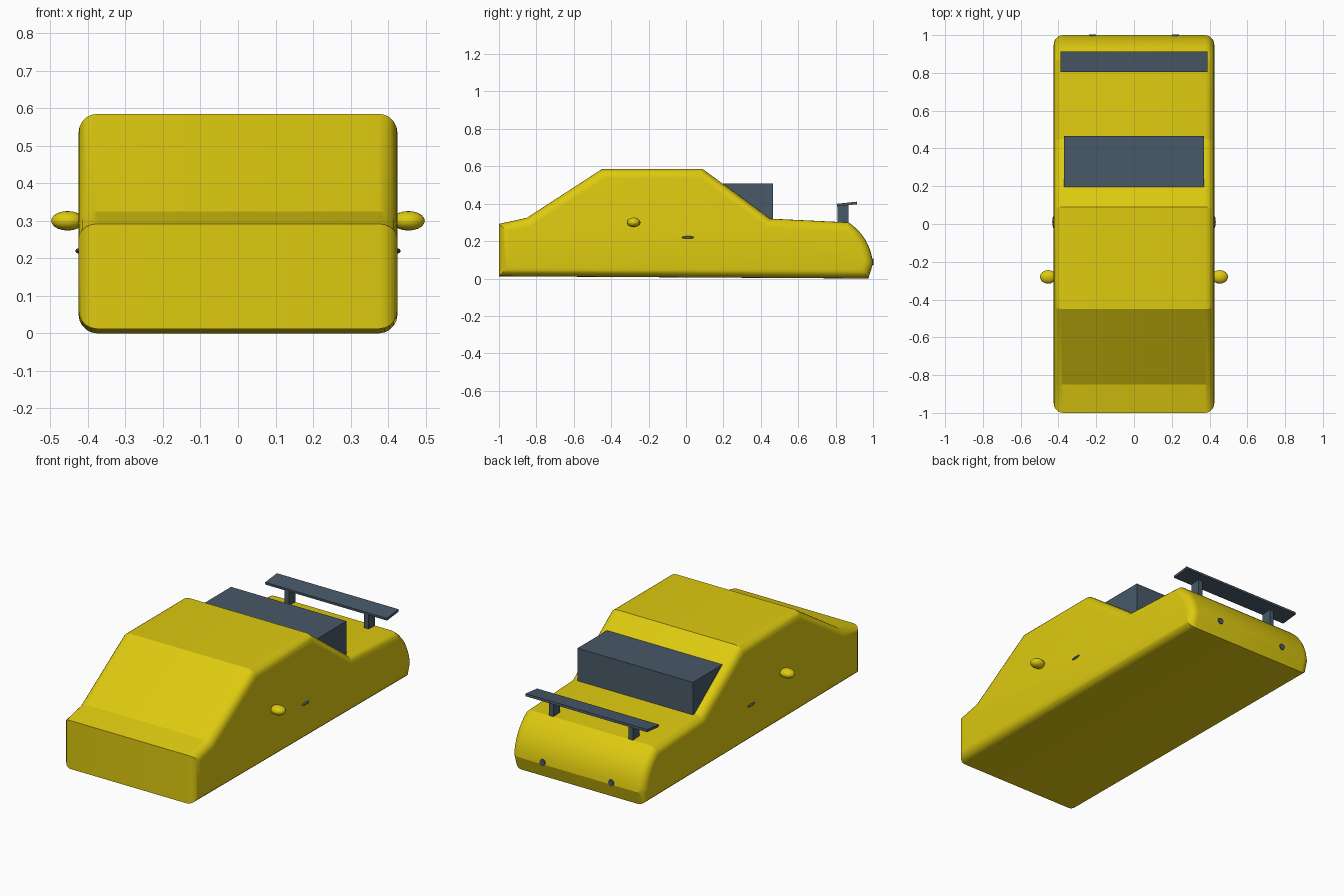
import bpy, bmesh, math
from mathutils import Vector, Matrix

if "Cube" in bpy.data.objects:
    bpy.data.objects.remove(bpy.data.objects["Cube"], do_unlink=True)


def material(name, rgb):
    m = bpy.data.materials.new(name)
    m.use_nodes = True
    m.diffuse_color = (*rgb, 1)
    m.node_tree.nodes["Principled BSDF"].inputs["Base Color"].default_value = (*rgb, 1)
    return m


yellow = material("lemon yellow", (0.73, 0.59, 0.005))
slate = material("slate grey", (0.065, 0.1, 0.14))


def finish(bm, name, mat, smooth=None):
    bmesh.ops.recalc_face_normals(bm, faces=bm.faces[:])
    mesh = bpy.data.meshes.new(name)
    bm.to_mesh(mesh)
    bm.free()
    mesh.materials.append(mat)
    ob = bpy.data.objects.new(name, mesh)
    bpy.context.collection.objects.link(ob)
    if smooth:
        bpy.ops.object.select_all(action='DESELECT')
        ob.select_set(True)
        bpy.context.view_layer.objects.active = ob
        bpy.ops.object.shade_smooth_by_angle(angle=math.radians(smooth))
    return ob


def extrude_profile(points, half_width):
    """Side profile in y, z swept symmetrically across x."""
    bm = bmesh.new()
    face = bm.faces.new([bm.verts.new((-half_width, y, z)) for y, z in points])
    new = bmesh.ops.extrude_face_region(bm, geom=[face])["geom"]
    bmesh.ops.translate(bm, vec=(2 * half_width, 0, 0),
                        verts=[v for v in new if isinstance(v, bmesh.types.BMVert)])
    bmesh.ops.recalc_face_normals(bm, faces=bm.faces[:])
    return bm


def box(name, center, size, mat, tilt=0):
    bm = bmesh.new()
    bmesh.ops.create_cube(bm, size=1, matrix=Matrix.Translation(center)
                          @ Matrix.Rotation(tilt, 4, 'X') @ Matrix.Diagonal((*size, 1)))
    return finish(bm, name, mat)


# Body: side profile with a rounded tail and softened side rims
start, ctrl, end = Vector((0.87, 0.30)), Vector((0.985, 0.22)), Vector((1.0, 0.08))
tail = [start * (1 - t) ** 2 + ctrl * 2 * t * (1 - t) + end * t * t
        for t in [i / 10 for i in range(11)]]
profile = [(-1, 0.012), (-1, 0.292), (-0.85, 0.325), (-0.45, 0.585), (0.09, 0.585),
           (0.45, 0.32)] + [tuple(p) for p in tail] + [(0.975, 0.0)]
bm = extrude_profile(profile, 0.425)
rims = [e for e in bm.edges if abs(e.verts[0].co.x - e.verts[1].co.x) < 0.001]
bmesh.ops.bevel(bm, geom=rims, offset=0.05, segments=5, profile=0.5,
                affect='EDGES', clamp_overlap=False)
finish(bm, "body", yellow, 20)

# Engine cover: wedge behind the cabin
cover = extrude_profile([(0.195, 0.508), (0.465, 0.508), (0.465, 0.30), (0.45, 0.30)], 0.37)
finish(cover, "engine_cover", slate)

# Rear wing and its posts
box("rear_wing", (0, 0.86, 0.398), (0.78, 0.108, 0.014), slate, math.radians(6))

for side, label in ((1, "left"), (-1, "right")):
    box(label + "_wing_post", (side * 0.255, 0.84, 0.34), (0.028, 0.06, 0.11), slate)

    # Wing mirror
    bm = bmesh.new()
    bmesh.ops.create_uvsphere(bm, u_segments=16, v_segments=10, radius=1,
                              matrix=Matrix.Translation((side * 0.454, -0.28, 0.3))
                              @ Matrix.Diagonal((0.044, 0.036, 0.026, 1)))
    finish(bm, label + "_mirror", yellow, 30)

    # Door handle
    bm = bmesh.new()
    bmesh.ops.create_uvsphere(bm, u_segments=12, v_segments=8, radius=1,
                              matrix=Matrix.Translation((side * 0.425, 0.01, 0.22))
                              @ Matrix.Diagonal((0.008, 0.033, 0.007, 1)))
    finish(bm, label + "_door_handle", slate, 30)

    # Tail light
    bm = bmesh.new()
    bmesh.ops.create_cone(bm, cap_ends=True, segments=16, radius1=0.018, radius2=0.018,
                          depth=0.02, matrix=Matrix.Translation((side * 0.22, 0.993, 0.09))
                          @ Matrix.Rotation(math.pi / 2, 4, 'X'))
    finish(bm, label + "_tail_light", slate, 30)
